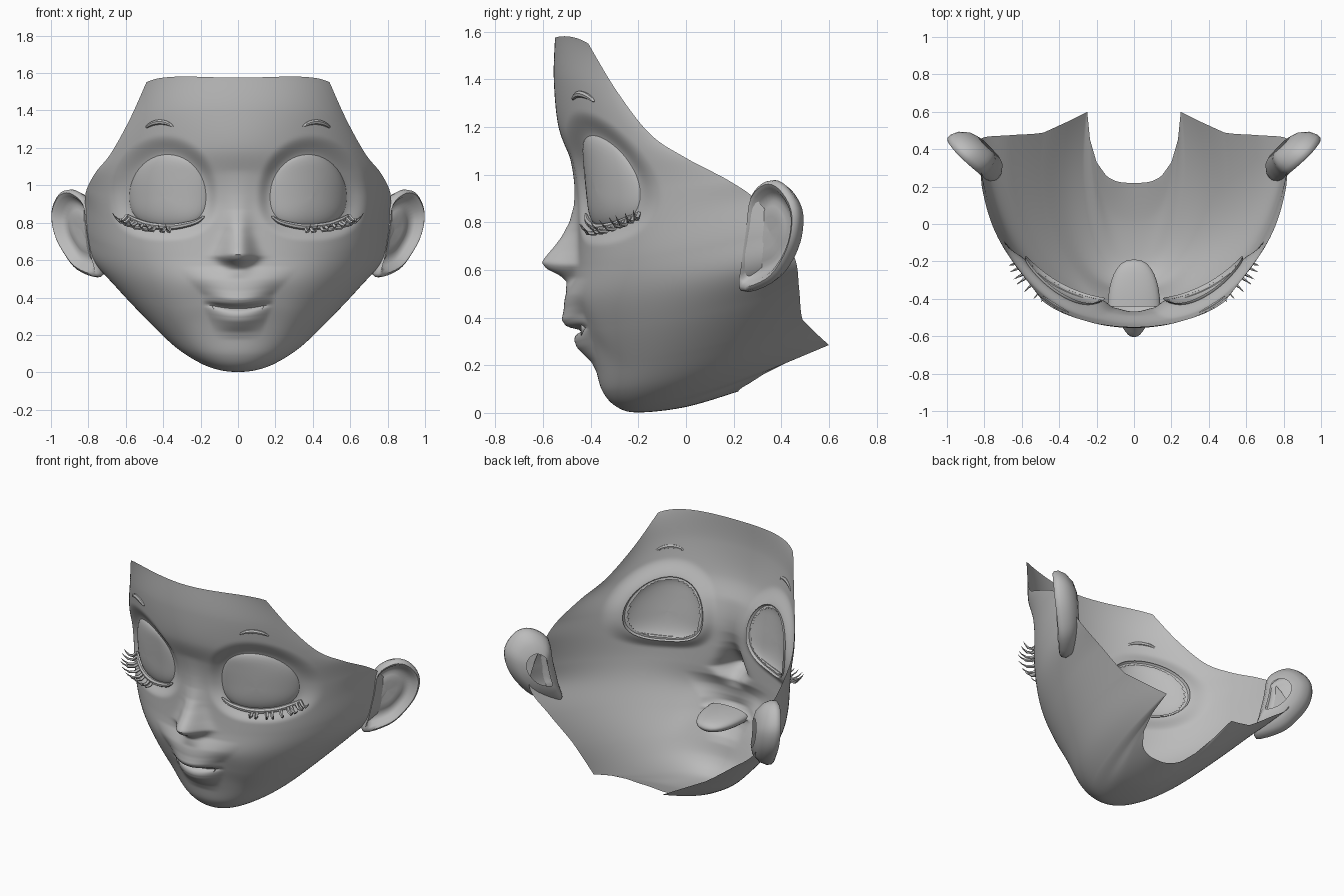
import bpy, math
from mathutils import Vector
from mathutils.bvhtree import BVHTree

if "Cube" in bpy.data.objects:
    bpy.data.objects.remove(bpy.data.objects["Cube"])

skin = bpy.data.materials.new("grey_clay")
skin.diffuse_color = (0.5, 0.5, 0.5, 1)
skin.use_nodes = True
skin.node_tree.nodes["Principled BSDF"].inputs["Base Color"].default_value = skin.diffuse_color


def make(name, verts, faces, angle=50, mirror=True):
    """Smooth object, mirrored from one half."""
    me = bpy.data.meshes.new(name)
    me.from_pydata([tuple(v) for v in verts], [], faces)
    me.materials.append(skin)
    ob = bpy.data.objects.new(name, me)
    bpy.context.collection.objects.link(ob)
    if mirror:
        ob.modifiers.new("mirror", 'MIRROR').merge_threshold = 0.0005
    bpy.ops.object.select_all(action='DESELECT')
    ob.select_set(True)
    bpy.context.view_layer.objects.active = ob
    bpy.ops.object.shade_smooth_by_angle(angle=math.radians(angle))
    return ob


def catmull(p, t, closed=False):
    """Point on a smooth curve through the tuples p, t in segments."""
    n = len(p)
    i = int(math.floor(t)) if closed else min(int(t), n - 2)
    f = t - i
    g = lambda k: p[k % n] if closed else p[max(0, min(n - 1, k))]
    a, b, c, d = g(i - 1), g(i), g(i + 1), g(i + 2)
    return [0.5 * (2*q + (r - o)*f + (2*o - 5*q + 4*r - s)*f*f + (3*q - o - 3*r + s)*f**3)
            for o, q, r, s in zip(a, b, c, d)]


def table(pts, x):
    """Linear interpolation in ascending (x, value) pairs."""
    if x <= pts[0][0] or x >= pts[-1][0]:
        return 0.0
    for (x0, v0), (x1, v1) in zip(pts, pts[1:]):
        if x <= x1:
            return v0 + (v1 - v0) * (x - x0) / (x1 - x0)


# Face rows: centre y z, front handle x, side handle x y z, open edge x y z
ROWS = [
    (-.55, 1.575, .20, .40, -.49, 1.60, .49, -.41, 1.55),
    (-.555, 1.40, .27, .48, -.44, 1.40, .58, -.29, 1.35),
    (-.535, 1.20, .31, .58, -.34, 1.20, .68, -.15, 1.17),
    (-.48, 1.05, .38, .66, -.26, 1.07, .76, .00, 1.07),
    (-.455, .92, .45, .72, -.19, .93, .81, .18, .975),
    (-.455, .78, .49, .75, -.15, .80, .82, .30, .89),
    (-.46, .62, .50, .75, -.13, .64, .83, .40, .76),
    (-.475, .48, .45, .73, -.10, .50, .81, .46, .64),
    (-.44, .34, .40, .68, -.05, .36, .66, .475, .52),
    (-.385, .20, .34, .57, -.02, .22, .48, .49, .39),
    (-.35, .09, .28, .44, .02, .10, .36, .545, .335),
    (-.29, .025, .21, .32, .05, .05, .25, .60, .285),
    (-.20, .002, .13, .22, .05, .04, .235, .45, .225),
    (.00, .025, .10, .17, .08, .05, .20, .33, .165),
    (.22, .09, .06, .10, .22, .10, .15, .26, .12)]
SUB, COLS = 16, 72
NR = (len(ROWS) - 1) * SUB + 1

base = []
for r in range(NR):
    t = r / SUB
    row = catmull(ROWS, t)
    yc, zc, a, px, py, pz = row[:6]
    i = min(int(t), len(ROWS) - 2)
    edge = Vector(row[6:])
    if t > 9:   # cornered rear edge
        edge = Vector(ROWS[i][6:]).lerp(Vector(ROWS[i + 1][6:]), t - i)
    P = [Vector((0, yc, zc)), Vector((a, yc, zc)), Vector((px, py, pz)), edge]
    for c in range(COLS + 1):
        u = (c / COLS) ** 1.2
        w = ((1-u)**3, 3*u*(1-u)**2, 3*u*u*(1-u), u**3)
        base.append(sum((p * k for p, k in zip(P, w)), Vector()))
W = COLS + 1
quads = [(r*W + c, (r+1)*W + c, (r+1)*W + c + 1, r*W + c + 1)
         for r in range(NR - 1) for c in range(COLS)]
tree = BVHTree.FromPolygons(base, quads)


def on_face(x, z):
    """Point of the plain face at x, z."""
    hit = tree.ray_cast(Vector((x, -3, z)), Vector((0, 1, 0)))[0]
    return hit if hit else Vector((x, -.3, z))


# Eye outline and outward direction
EX, EZ, RX, OUT = .393, .94, .2, Vector((.5, -.866, 0))


def eye_r(x, z):
    dz = z - EZ
    p = 2 if dz > 0 else 2.5
    return (abs((x - EX) / RX)**p + abs(dz / (.22 if dz > 0 else .16))**p) ** (1/p)


NOSE_H = [(.50, 0), (.55, .025), (.58, .07), (.605, .125), (.632, .147), (.66, .128),
          (.70, .095), (.74, .066), (.80, .035), (.87, .018), (.95, .01), (1.08, 0)]
NOSE_W = [(.49, .06), (.56, .06), (.62, .09), (.68, .075), (.76, .062), (.9, .065), (1.1, .08)]
LIPS = [(-.17, 0), (-.13, .008), (-.10, .027), (-.07, .043), (-.04, .042), (-.02, .03), (-.008, .01),
        (0, -.015), (.008, .028), (.02, .056), (.045, .066), (.065, .056), (.09, .045), (.15, .03), (.22, 0)]

verts = []
for p in base:
    q = p.copy()
    if p.y < 0 and p.z > .1:
        x, z = p.x, p.z
        # nose
        q.y -= table(NOSE_H, z) * math.exp(-(x / (table(NOSE_W, z) or .06))**2.4)
        # lips, with corners lifted
        d = z - .345
        wide = .19 + .8 * max(0, d - .05) if d > 0 else .19 + .45 * d
        q.y -= table(LIPS, d) * max(0, 1 - (x / wide)**2) ** 1.2
        q.z += .9 * x * x * math.exp(-(x / .22)**4 - (d / .13)**4)
        # eye socket
        k = max(0, min(1, (1.5 - eye_r(x, z)) / .5))
        q -= OUT * (.035 * k*k*(3 - 2*k))
    verts.append(q)
faces = [f for f in quads
         if not (base[f[0]].y < 0 and eye_r(sum(base[i].x for i in f)/4,
                                           sum(base[i].z for i in f)/4) < .95)]
make("face", verts, faces)

# Mouth pocket behind the lips
mv, mf = [], []
for k in range(9):
    a = k / 8 * math.pi / 2 * .98
    s = math.cos(a) ** .8
    for j in range(32):
        b = 2 * math.pi * j / 32
        x = .14 * s * math.cos(b)
        mv.append((x, -.44 + .25 * math.sin(a), .35 + .055 * s * math.sin(b) + .6 * x * x))
for k in range(8):
    mf += [(k*32 + j, k*32 + (j+1) % 32, (k+1)*32 + (j+1) % 32, (k+1)*32 + j) for j in range(32)]
mf.append(tuple(range(256, 288)))
make("mouth_pocket", mv, mf, mirror=False)

# Closed eyelids: domed discs
N, K = 48, 10
ev, ef = [], []
for k in range(K + 1):
    r = 1.06 * math.sin(k / K * math.pi / 2)
    for j in range(N):
        a = 2 * math.pi * j / N
        c, s = math.cos(a), math.sin(a)
        m = r / eye_r(EX + .1*c, EZ + .1*s) * .1
        x, z = EX + m*c, EZ + m*s
        ev.append(on_face(x, z) + OUT * (.06 * math.sqrt(max(0, 1 - (r/1.06)**2)) - .05))
for k in range(K):
    for j in range(N):
        n = (j + 1) % N
        ef.append((k*N + j, (k+1)*N + j, (k+1)*N + n, k*N + n) if k else (j, N + j, N + n))
make("eyelid", ev, ef)


def tube(path, radii, sides=7):
    """Vertices and faces of a tapered tube."""
    v, f = [], []
    for i, p in enumerate(path):
        d = (path[min(i+1, len(path)-1)] - path[max(i-1, 0)]).normalized()
        s = d.cross(OUT if abs(d.dot(OUT)) < .8 else Vector((0, 0, 1))).normalized()
        t = d.cross(s)
        for j in range(sides):
            a = 2 * math.pi * j / sides
            v.append(p + (s * math.cos(a) + t * math.sin(a)) * radii[i])
    for i in range(len(path) - 1):
        for j in range(sides):
            n = (j + 1) % sides
            f.append((i*sides + j, i*sides + n, (i+1)*sides + n, (i+1)*sides + j))
    f += [tuple(range(sides))[::-1], tuple(range(len(v) - sides, len(v)))]
    return v, f


def strip(pts, n, radius, lift):
    """Tube lying on the face through x, z points, thin at both ends."""
    path, rad = [], []
    for i in range(n + 1):
        x, z = catmull(pts, i / n * (len(pts) - 1))
        path.append(on_face(x, z) + OUT * lift)
        rad.append(radius * (.15 + .85 * math.sin(math.pi * i / n) ** .6))
    return path, rad


# Lower lid rim and eyebrows
RIM = [(.188, .835), (.24, .802), (.36, .778), (.48, .787), (.56, .815), (.605, .842)]
rim_path, rim_rad = strip(RIM, 24, .017, -.018)
make("lid_rim", *tube(rim_path, rim_rad))
BROW = [(.345, 1.315), (.38, 1.333), (.42, 1.338), (.46, 1.328), (.492, 1.307)]
make("eyebrow", *tube(*strip(BROW, 14, .014, .004)))

# Eyelashes: curved spikes fanning outward
lv, lf = [], []
for i in range(9):
    root = rim_path[10 + int(i * 1.65)]
    a = math.radians(-72 + i * 7)
    d = Vector((math.cos(a), math.sin(a), 0))
    ln = .085 + .035 * math.sin(math.pi * i / 8)
    path = [root + d * (ln * s) + Vector((0, 0, -.12 * s * (1 - s) + .015 * s * s))
            for s in (0, .3, .6, .85, 1)]
    v, f = tube(path, (.011, .0105, .008, .004, .0005), 5)
    lf += [tuple(k + len(lv) for k in q) for q in f]
    lv += v
make("eyelashes", lv, lf)

# Ears: rings scaled from the rim outline, from the back root to the inner bowl
OUTLINE = [(.81, .28, .91), (.885, .345, .975), (.95, .41, .955), (.99, .465, .86), (.975, .462, .74),
           (.92, .42, .63), (.85, .35, .545), (.745, .235, .51), (.765, .24, .62), (.79, .26, .77)]
RINGS = [(.45, -.11), (.7, -.095), (.92, -.055), (1.0, -.015), (.985, .012), (.92, .022), (.84, .012),
         (.76, -.015), (.6, -.03), (.5, -.022), (.3, -.02), (.02, -.025)]
C, AX = Vector((.855, .335, .76)), Vector((.77, -.63, 0))
M = 40
av = []
for s, o in RINGS:
    for j in range(M):
        p = Vector(catmull(OUTLINE, j / M * len(OUTLINE), True))
        av.append(C + (p - C) * s + AX * o)
af = [(i*M + j, i*M + (j+1) % M, (i+1)*M + (j+1) % M, (i+1)*M + j)
      for i in range(len(RINGS) - 1) for j in range(M)]
af = [f[::-1] for f in af] if (av[M*3] - C).cross(av[M*3 + 1] - C).dot(AX) < 0 else af
af.append(tuple(range((len(RINGS) - 1) * M, len(RINGS) * M))[::-1])
make("ear", av, af, 60)
